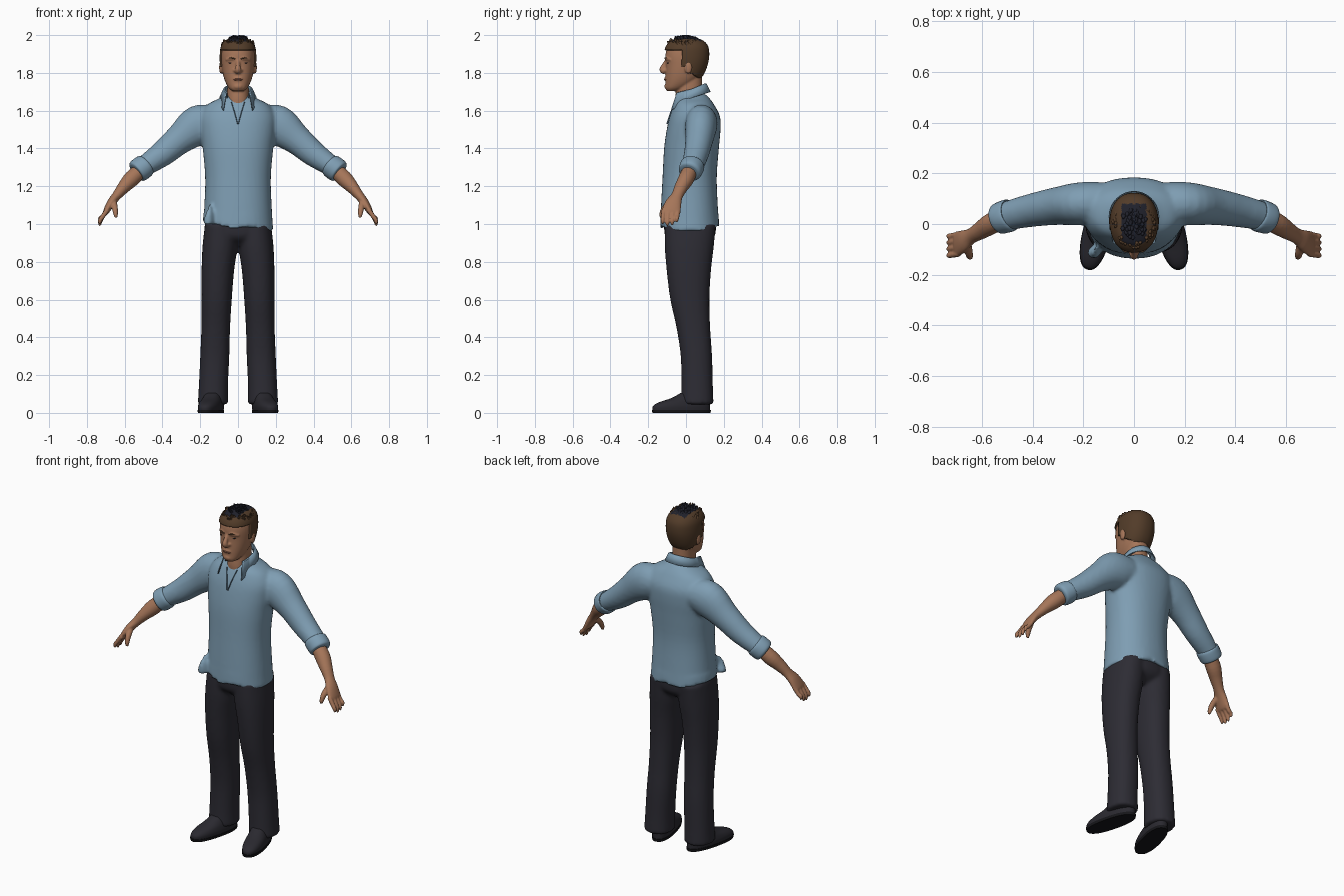
import bpy, bmesh, math, random
from mathutils import Vector, Matrix

if "Cube" in bpy.data.objects:
    bpy.data.objects.remove(bpy.data.objects["Cube"])
random.seed(4)


def material(name, *rgb):
    mat = bpy.data.materials.new(name)
    mat.use_nodes = True
    mat.diffuse_color = (*rgb, 1)
    mat.node_tree.nodes["Principled BSDF"].inputs["Base Color"].default_value = (*rgb, 1)
    return mat


SHIRT = material("shirt blue", .21, .34, .45)
SEAM = material("seam blue", .08, .14, .2)
SKIN = material("skin", .38, .18, .1)
LIP = material("lips", .26, .1, .065)
TROUSER = material("trouser charcoal", .026, .025, .034)
SHOE = material("shoe charcoal", .023, .022, .029)
SOLE = material("sole black", .008, .008, .01)
HAIR = material("hair brown", .085, .045, .022)
DARK = material("hair dark", .014, .015, .024)


def resample(rows, steps):
    """Catmull-Rom interpolation through rows of numbers."""
    out = []
    for i in range(len(rows) - 1):
        p, q, r, s = rows[max(i - 1, 0)], rows[i], rows[i + 1], rows[min(i + 2, len(rows) - 1)]
        for k in range(steps):
            t = k / steps
            out.append([b + t / 2 * (c - a + t * (2 * a - 5 * b + 4 * c - d + t * (3 * (b - c) + d - a)))
                        for a, b, c, d in zip(p, q, r, s)])
    return out + [list(rows[-1])]


def skin_rings(bm, sections, sides, power):
    """Bridge a stack of rounded sections (centre, u, v) and cap both ends."""
    rings = []
    for centre, u, v in sections:
        ring = []
        for k in range(sides):
            a = math.tau * k / sides
            c, s = math.cos(a), math.sin(a)
            ring.append(bm.verts.new(centre + u * math.copysign(abs(c) ** power, c)
                                     + v * math.copysign(abs(s) ** power, s)))
        rings.append(ring)
    for lower, upper in zip(rings, rings[1:]):
        for k in range(sides):
            n = (k + 1) % sides
            bm.faces.new((lower[k], lower[n], upper[n], upper[k]))
    bm.faces.new(rings[0])
    bm.faces.new(rings[-1])


def stack(bm, rows, steps=4, sides=40, power=.9):
    """Level sections: z, centre x, half width, front y, back y."""
    skin_rings(bm, [(Vector((x, (f + b) / 2, z)), Vector((w, 0, 0)), Vector((0, (b - f) / 2, 0)))
                    for z, x, w, f, b in resample(rows, steps)], sides, power)


def tube(bm, rows, steps=4, sides=20):
    """Sections square to a path: x, y, z, radius across, radius along y."""
    pts = resample(rows, steps)
    sections = []
    for i, (x, y, z, ru, rv) in enumerate(pts):
        d = (Vector(pts[min(i + 1, len(pts) - 1)][:3]) - Vector(pts[max(i - 1, 0)][:3])).normalized()
        ref = Vector((0, 1, 0)) if abs(d.y) < .9 else Vector((0, 0, 1))
        v = (ref - d * ref.dot(d)).normalized()
        sections.append((Vector((x, y, z)), d.cross(v) * ru, v * rv))
    skin_rings(bm, sections, sides, 1)


def ball(bm, centre, size):
    bmesh.ops.create_uvsphere(bm, u_segments=20, v_segments=12, radius=1,
                              matrix=Matrix.Translation(centre) @ Matrix.Diagonal((*size, 1)))


def flip(rows, s):
    return [(r[0] * s, *r[1:]) for r in rows]


def finish(name, bm, *mats, voxel=0, relax=4):
    bmesh.ops.recalc_face_normals(bm, faces=bm.faces)
    for f in bm.faces:
        f.smooth = True
    for e in bm.edges:
        e.smooth = e.calc_face_angle(0) < math.radians(50)
    mesh = bpy.data.meshes.new(name)
    bm.to_mesh(mesh)
    bm.free()
    obj = bpy.data.objects.new(name, mesh)
    bpy.context.collection.objects.link(obj)
    for m in mats:
        mesh.materials.append(m)
    if voxel:  # fuse overlapping volumes into one soft surface
        fuse = obj.modifiers.new("fuse", 'REMESH')
        fuse.mode, fuse.voxel_size, fuse.use_smooth_shade = 'VOXEL', voxel, True
        soft = obj.modifiers.new("relax", 'SMOOTH')
        soft.factor, soft.iterations = .5, relax
    return obj


# Shirt body and sleeves
bm = bmesh.new()
stack(bm, [(.97, 0, .187, -.137, .177), (1.1, 0, .178, -.132, .168), (1.25, 0, .174, -.124, .163),
           (1.4, 0, .187, -.116, .174), (1.5, 0, .2, -.102, .183), (1.57, 0, .2, -.086, .18),
           (1.63, 0, .165, -.063, .15), (1.665, 0, .1, -.045, .125), (1.69, 0, .06, -.03, .1)])
for v in bm.verts:  # uneven hem
    if v.co.z < 1.05:
        v.co.z += .012 - .07 * v.co.x + .012 * math.sin(v.co.x * 30)
for s in (1, -1):
    tube(bm, flip([(.12, .085, 1.54, .085, .08), (.21, .08, 1.522, .107, .085), (.31, .07, 1.448, .08, .074),
                   (.4, .055, 1.372, .068, .066), (.49, .035, 1.31, .055, .058),
                   (.53, .02, 1.28, .05, .05)], s), sides=32)
# Gathered fold at the front hem
tube(bm, [(-.15, -.1, 1.1, .006, .006), (-.155, -.115, 1.05, .018, .018), (-.16, -.11, 1, .03, .025)])
finish("shirt", bm, SHIRT, voxel=.011)

# Rolled cuffs
for s, side in ((1, "left"), (-1, "right")):
    bm = bmesh.new()
    tube(bm, flip([(.485, .037, 1.314, .05, .052), (.49, .035, 1.31, .061, .064), (.515, .027, 1.292, .064, .064),
                   (.535, .02, 1.277, .06, .06), (.54, .018, 1.273, .046, .046)], s), sides=28)
    finish(side + "_cuff", bm, SHIRT)

# Collar: a folded band, open at the throat, with pointed fronts
bm = bmesh.new()
previous = None
for k in range(41):
    a = math.radians(-125 + 250 * k / 40)
    sn, cs = math.sin(a), math.cos(a)
    f = max(0, -cs) / .57
    top = 1.715 + .03 * cs
    row = [bm.verts.new(p) for p in (
        (.064 * sn, .03 + .066 * cs - .03 * f, top - .03),
        (.07 * sn, .03 + .072 * cs - .03 * f, top),
        (.078 * sn, .03 + .08 * cs - .034 * f, top - .003),
        (.098 * sn, .03 + .1 * cs - .052 * f, top - .045 - .05 * f))]
    if previous:
        for i in range(3):
            bm.faces.new((previous[i], previous[i + 1], row[i + 1], row[i]))
    previous = row
collar = finish("collar", bm, SHIRT)
collar.modifiers.new("cloth", 'SOLIDIFY').thickness = .006

# Neck opening seams
bm = bmesh.new()
for s in (1, -1):
    tube(bm, flip([(.035, -.056, 1.645, .002, .004), (.018, -.08, 1.59, .002, .004),
                   (.002, -.1, 1.53, .002, .004)], s), sides=8)
finish("neck_opening_seam", bm, SEAM)

# Trousers
bm = bmesh.new()
stack(bm, [(.885, 0, .06, -.05, .09), (.92, 0, .15, -.1, .14), (.96, 0, .178, -.115, .158),
           (1.04, 0, .165, -.115, .155)])
for s in (1, -1):
    stack(bm, [(.045, .133 * s, .08, -.028, .146), (.15, .13 * s, .077, -.025, .142),
               (.3, .123 * s, .077, -.028, .138), (.45, .118 * s, .076, -.05, .128),
               (.6, .113 * s, .08, -.083, .124), (.75, .107 * s, .086, -.102, .132),
               (.88, .096 * s, .092, -.112, .147), (1, .09 * s, .085, -.112, .158)], sides=32)
finish("trousers", bm, TROUSER, voxel=.011, relax=3)

# Shoes and soles, toes turned out
for s, side in ((1, "left"), (-1, "right")):
    turn = Matrix.Translation((.13 * s, .03, 0)) @ Matrix.Rotation(math.radians(14 * s), 4, 'Z')
    parts = (("_shoe", SHOE, [(.014, 0, .054, -.212, .1), (.035, 0, .056, -.21, .1), (.055, 0, .053, -.18, .1),
                              (.078, 0, .048, -.11, .1), (.105, 0, .042, -.06, .09)]),
             ("_sole", SOLE, [(0, 0, .055, -.213, .102), (.016, 0, .057, -.217, .104)]))
    for label, mat, rows in parts:
        bm = bmesh.new()
        stack(bm, rows, power=.85)
        bm.transform(turn)
        finish(side + label, bm, mat)

# Forearms, hands and fingers
for s, side in ((1, "left"), (-1, "right")):
    bm = bmesh.new()
    tube(bm, flip([(.49, .033, 1.31, .036, .038), (.56, .003, 1.243, .043, .042), (.605, -.025, 1.195, .034, .036),
                   (.642, -.047, 1.15, .025, .031), (.672, -.066, 1.112, .022, .043),
                   (.696, -.078, 1.07, .017, .05), (.703, -.08, 1.055, .012, .047)], s))
    for y, drop in ((-.118, .01), (-.092, 0), (-.067, .004), (-.042, .02)):
        tube(bm, flip([(.692, y, 1.075, .013, .012), (.716, y - .004, 1.04, .012, .0115),
                       (.73, y - .006, 1.01 + drop, .011, .011), (.732, y - .006, .99 + drop, .006, .006)], s), sides=12)
    tube(bm, flip([(.66, -.075, 1.12, .018, .018), (.652, -.112, 1.085, .016, .016),
                   (.648, -.128, 1.055, .013, .013), (.646, -.132, 1.033, .007, .007)], s), sides=12)
    finish(side + "_forearm_and_hand", bm, SKIN, voxel=.005, relax=2)

# Head with neck, nose, brow and ears
skull = [(1.704, 0, .03, -.1, -.04), (1.72, 0, .049, -.109, 0), (1.75, 0, .066, -.109, .05),
         (1.79, 0, .079, -.108, .085), (1.84, 0, .087, -.107, .106), (1.89, 0, .089, -.109, .115),
         (1.93, 0, .083, -.1, .11), (1.962, 0, .062, -.072, .085), (1.978, 0, .025, -.03, .045)]
bm = bmesh.new()
stack(bm, skull)
stack(bm, [(1.6, 0, .07, -.055, .09), (1.66, 0, .06, -.058, .088), (1.72, 0, .057, -.05, .085),
           (1.8, 0, .057, -.04, .085)])
tube(bm, [(0, -.098, 1.872, .01, .01), (0, -.113, 1.845, .011, .012), (0, -.125, 1.818, .016, .016),
          (0, -.112, 1.802, .017, .012)])
ball(bm, (0, -.1, 1.728), (.025, .015, .016))
ball(bm, (0, -.102, 1.768), (.028, .013, .014))
for s in (1, -1):
    ball(bm, (.015 * s, -.107, 1.812), (.01, .012, .009))
    ball(bm, (.091 * s, .012, 1.828), (.009, .02, .033))
    tube(bm, flip([(.012, -.1, 1.872, .008, .01), (.035, -.1, 1.876, .009, .01), (.06, -.078, 1.87, .008, .01)], s))
finish("head_and_neck", bm, SKIN, voxel=.005, relax=3)

# Eyes, eyebrows and lips
for s, side in ((1, "left"), (-1, "right")):
    bm = bmesh.new()
    ball(bm, (.036 * s, -.092, 1.853), (.014, .009, .005))
    finish(side + "_eye", bm, DARK)
    bm = bmesh.new()
    tube(bm, flip([(.015, -.107, 1.873, .003, .005), (.036, -.107, 1.879, .004, .005),
                   (.058, -.084, 1.874, .002, .004)], s), sides=10)
    finish(side + "_eyebrow", bm, HAIR)
bm = bmesh.new()
ball(bm, (0, -.108, 1.765), (.025, .009, .006))
finish("lips", bm, LIP)

# Short hair shell, trimmed along the hairline, dark on the crown
bm = bmesh.new()
grow = .008
stack(bm, [(z + grow * (z > 1.9), x, w + grow, f - grow, b + grow) for z, x, w, f, b in skull], 8, 72)


def hairline(y):
    if y < -.025:
        return 1.922
    return 1.835 if y < .025 else 1.8 - .6 * (y - .025)


bmesh.ops.delete(bm, geom=[f for f in bm.faces if f.calc_center_median().z < hairline(f.calc_center_median().y)],
                 context='FACES')
for f in bm.faces:
    c = f.calc_center_median()
    f.material_index = int(abs(c.x) < .05 and c.z > 1.966 and c.y < .08)
hair = finish("hair", bm, HAIR, DARK)
hair.modifiers.new("thickness", 'SOLIDIFY').thickness = .012

# Spiky tufts over the crown and fringe
for name, mat, count, reach in (("crown_tufts", DARK, 50, .5), ("fringe_tufts", HAIR, 45, .82)):
    bm = bmesh.new()
    for i in range(count):
        a = random.uniform(0, math.tau)
        r = reach * (math.sqrt(random.random()) if mat is DARK else random.uniform(.8, 1))
        x, y = .095 * r * math.cos(a), .005 + .112 * r * math.sin(a)
        z = 1.9 + .085 * math.sqrt(1 - r * r)
        tube(bm, [(x, y, z - .01, .012, .012), (x * 1.04, y - .004, z + .006, .009, .009),
                  (x * 1.1, y - .014, min(2, z + random.uniform(.012, .022)), .001, .001)], 2, 8)
    finish(name, bm, mat)
